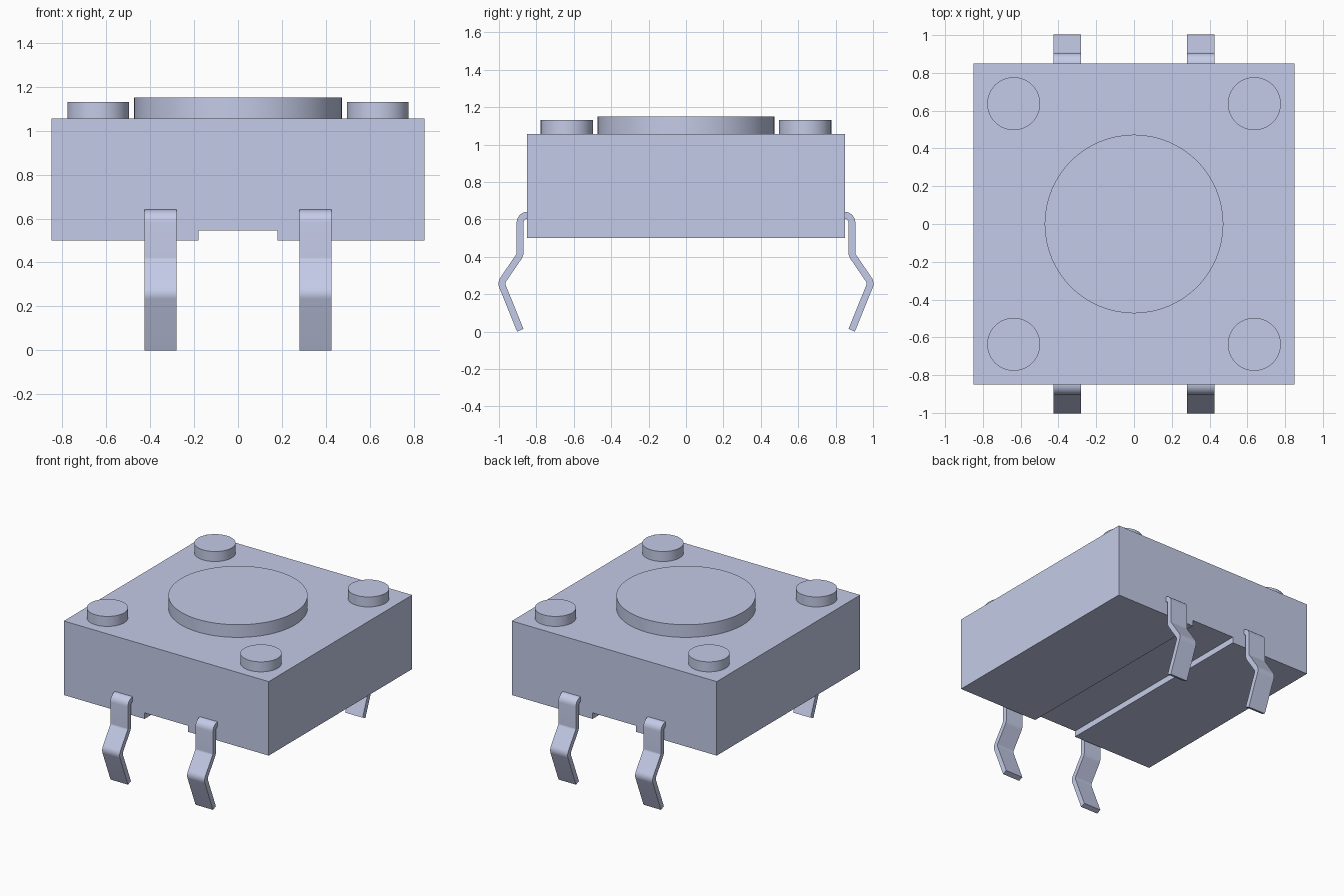
import bpy, bmesh, math
from mathutils import Vector

cube = bpy.data.objects.get("Cube")
if cube:
    bpy.data.objects.remove(cube, do_unlink=True)

# One blue-grey finish for every part
finish = bpy.data.materials.new("pale blue grey")
finish.use_nodes = True
colour = (0.591, 0.638, 0.855, 1)
finish.diffuse_color = colour
finish.node_tree.nodes["Principled BSDF"].inputs["Base Color"].default_value = colour


def finish_part(obj, smooth):
    obj.data.materials.append(finish)
    if smooth:
        bpy.ops.object.select_all(action="DESELECT")
        obj.select_set(True)
        bpy.context.view_layer.objects.active = obj
        bpy.ops.object.shade_smooth_by_angle(angle=math.radians(30))


def extrude_profile(name, points, axis, start, end, smooth=False):
    """Extrude a closed profile along x (profile in y, z) or y (profile in x, z)."""
    bm = bmesh.new()
    verts = [bm.verts.new((start, a, b) if axis == "x" else (a, start, b))
             for a, b in points]
    face = bm.faces.new(verts)
    out = bmesh.ops.extrude_face_region(bm, geom=[face])
    moved = [g for g in out["geom"] if isinstance(g, bmesh.types.BMVert)]
    shift = Vector((1, 0, 0) if axis == "x" else (0, 1, 0)) * (end - start)
    bmesh.ops.translate(bm, verts=moved, vec=shift)
    bmesh.ops.recalc_face_normals(bm, faces=bm.faces)
    mesh = bpy.data.meshes.new(name)
    bm.to_mesh(mesh)
    bm.free()
    obj = bpy.data.objects.new(name, mesh)
    bpy.context.collection.objects.link(obj)
    finish_part(obj, smooth)


def disc(name, x, y, radius, bottom, top):
    bpy.ops.mesh.primitive_cylinder_add(vertices=64, radius=radius, depth=top - bottom,
                                        location=(x, y, (top + bottom) / 2))
    obj = bpy.context.object
    obj.name = name
    finish_part(obj, True)


def thick_path(corners, radii, thickness, steps=8):
    """Outline of a bent strip: every inner corner becomes a round bend."""
    pts = [Vector(c) for c in corners]
    half = thickness / 2
    sides = ([], [])

    def add(point, normal):
        sides[0].append(point + normal * half)
        sides[1].append(point - normal * half)

    def left(d):
        return Vector((-d.y, d.x))

    add(pts[0], left((pts[1] - pts[0]).normalized()))
    for before, here, after, radius in zip(pts, pts[1:], pts[2:], radii):
        d1, d2 = (here - before).normalized(), (after - here).normalized()
        turn = math.atan2(d1.x * d2.y - d1.y * d2.x, d1.dot(d2))
        sign = math.copysign(1, turn)
        entry = here - d1 * radius * math.tan(abs(turn) / 2)
        centre = entry + left(d1) * sign * radius
        for i in range(steps + 1):
            a = turn * i / steps
            d = Vector((d1.x * math.cos(a) - d1.y * math.sin(a),
                        d1.x * math.sin(a) + d1.y * math.cos(a)))
            add(centre - left(d) * sign * radius, left(d))
    add(pts[-1], left((pts[-1] - pts[-2]).normalized()))
    return sides[0] + sides[1][::-1]


# Housing with a shallow channel along its underside
body = [(-0.85, 0.5), (-0.18, 0.5), (-0.18, 0.545), (0.18, 0.545),
        (0.18, 0.5), (0.85, 0.5), (0.85, 1.055), (-0.85, 1.055)]
extrude_profile("housing", body, "y", -0.85, 0.85)

# Central button and corner posts
disc("button", 0, 0, 0.473, 1.04, 1.15)
for x, x_name in ((-1, "right"), (1, "left")):
    for y, y_name in ((-1, "front"), (1, "back")):
        disc(f"{y_name}_{x_name}_post", x * 0.637, y * 0.637, 0.14, 1.04, 1.13)

# Bent legs
leg = thick_path([(0.84, 0.622), (0.887, 0.622), (0.887, 0.41), (0.989, 0.261),
                  (0.886, 0.007)], (0.04, 0.04, 0.04), 0.037)
for x, x_name in ((-1, "right"), (1, "left")):
    for y, y_name in ((-1, "front"), (1, "back")):
        extrude_profile(f"{y_name}_{x_name}_leg", [(p.x * y, p.y) for p in leg],
                        "x", x * 0.28, x * 0.425, smooth=True)
